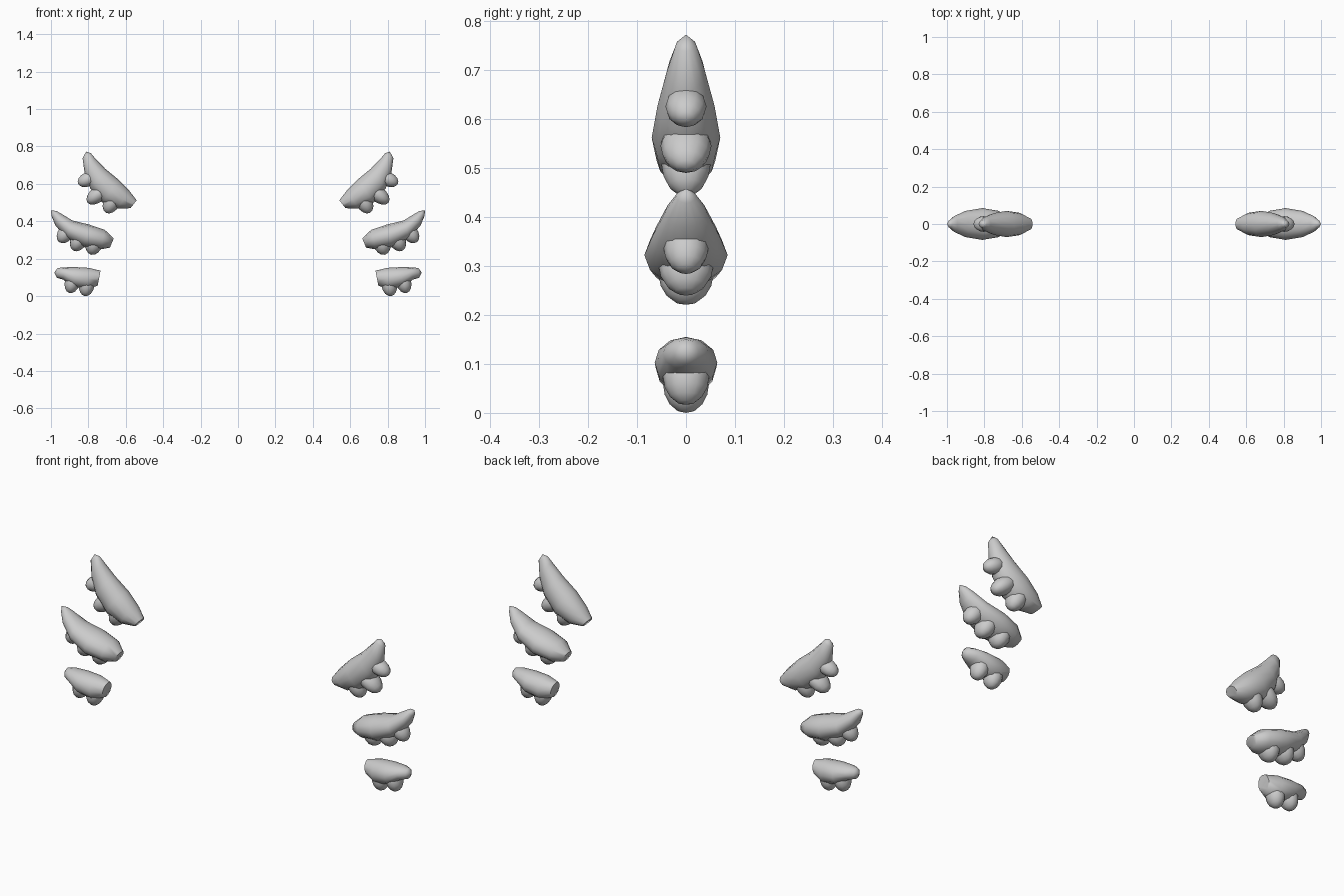
import bpy, bmesh
from math import cos, sin, pi, atan2
from mathutils import Vector, Matrix

SIDES = 12


def loft(bm, sections, tip):
    """Elliptical rings from (top x, top z, bottom x, bottom z, half thickness), closed at a tip."""
    rings = []
    for tx, tz, bx, bz, t in sections:
        top, bot = Vector((tx, 0, tz)), Vector((bx, 0, bz))
        mid, half = (top + bot) / 2, (top - bot) / 2
        rings.append([bm.verts.new(mid + half * cos(2 * pi * i / SIDES)
                                   + Vector((0, t * sin(2 * pi * i / SIDES), 0)))
                      for i in range(SIDES)])
    for a, b in zip(rings, rings[1:]):
        for i in range(SIDES):
            j = (i + 1) % SIDES
            bm.faces.new((a[i], a[j], b[j], b[i]))
    bm.faces.new(rings[0])
    end = bm.verts.new((tip[0], 0, tip[1]))
    for i in range(SIDES):
        bm.faces.new((rings[-1][i], rings[-1][(i + 1) % SIDES], end))


def feather(bm, bx, bz, tx, tz, r, t):
    """Rounded feather lobe reaching from a base inside the wing to its tip."""
    base, tip = Vector((bx, 0, bz)), Vector((tx, 0, tz))
    d = tip - base
    m = (Matrix.Translation((base + tip) / 2)
         @ Matrix.Rotation(atan2(d.x, d.z), 4, 'Y')
         @ Matrix.Diagonal((r, t, d.length / 2, 1)))
    bmesh.ops.create_uvsphere(bm, u_segments=12, v_segments=8, radius=1, matrix=m)


def wing(name, sections, tip, feathers):
    bm = bmesh.new()
    loft(bm, sections, tip)
    for f in feathers:
        feather(bm, *f)
    bmesh.ops.recalc_face_normals(bm, faces=bm.faces[:])
    me = bpy.data.meshes.new(name)
    bm.to_mesh(me)
    bm.free()
    ob = bpy.data.objects.new(name, me)
    bpy.context.collection.objects.link(ob)
    # left and right pair
    ob.modifiers.new("Mirror", 'MIRROR').use_mirror_merge = False
    bpy.ops.object.select_all(action='DESELECT')
    ob.select_set(True)
    bpy.context.view_layer.objects.active = ob
    bpy.ops.object.shade_smooth_by_angle(angle=pi / 3)


# Upper pair, swept steeply upwards
wing("upper_wings",
     [(0.542, 0.512, 0.575, 0.470, 0.032), (0.580, 0.562, 0.645, 0.468, 0.060),
      (0.639, 0.623, 0.725, 0.500, 0.070), (0.709, 0.680, 0.790, 0.575, 0.058),
      (0.765, 0.738, 0.820, 0.655, 0.039), (0.787, 0.764, 0.831, 0.738, 0.021)],
     (0.812, 0.772),
     [(0.750, 0.650, 0.855, 0.600, 0.038, 0.042),
      (0.690, 0.590, 0.805, 0.500, 0.042, 0.052),
      (0.640, 0.570, 0.705, 0.445, 0.045, 0.050)])

# Middle pair, the largest
wing("middle_wings",
     [(0.664, 0.309, 0.685, 0.259, 0.035), (0.712, 0.354, 0.735, 0.250, 0.070),
      (0.794, 0.382, 0.826, 0.262, 0.085), (0.885, 0.404, 0.917, 0.310, 0.070),
      (0.944, 0.440, 0.976, 0.377, 0.043), (0.972, 0.456, 0.997, 0.428, 0.020)],
     (1.0, 0.457),
     [(0.880, 0.385, 0.958, 0.290, 0.042, 0.046),
      (0.820, 0.360, 0.880, 0.243, 0.045, 0.056),
      (0.755, 0.345, 0.785, 0.221, 0.046, 0.056)])

# Lower pair, small and level
wing("lower_wings",
     [(0.735, 0.136, 0.750, 0.057, 0.036), (0.798, 0.151, 0.803, 0.035, 0.062),
      (0.870, 0.155, 0.880, 0.050, 0.064), (0.930, 0.154, 0.935, 0.088, 0.047),
      (0.965, 0.150, 0.968, 0.098, 0.026)],
     (0.982, 0.126),
     [(0.870, 0.130, 0.902, 0.017, 0.040, 0.047),
      (0.800, 0.120, 0.818, 0.000, 0.042, 0.047)])
